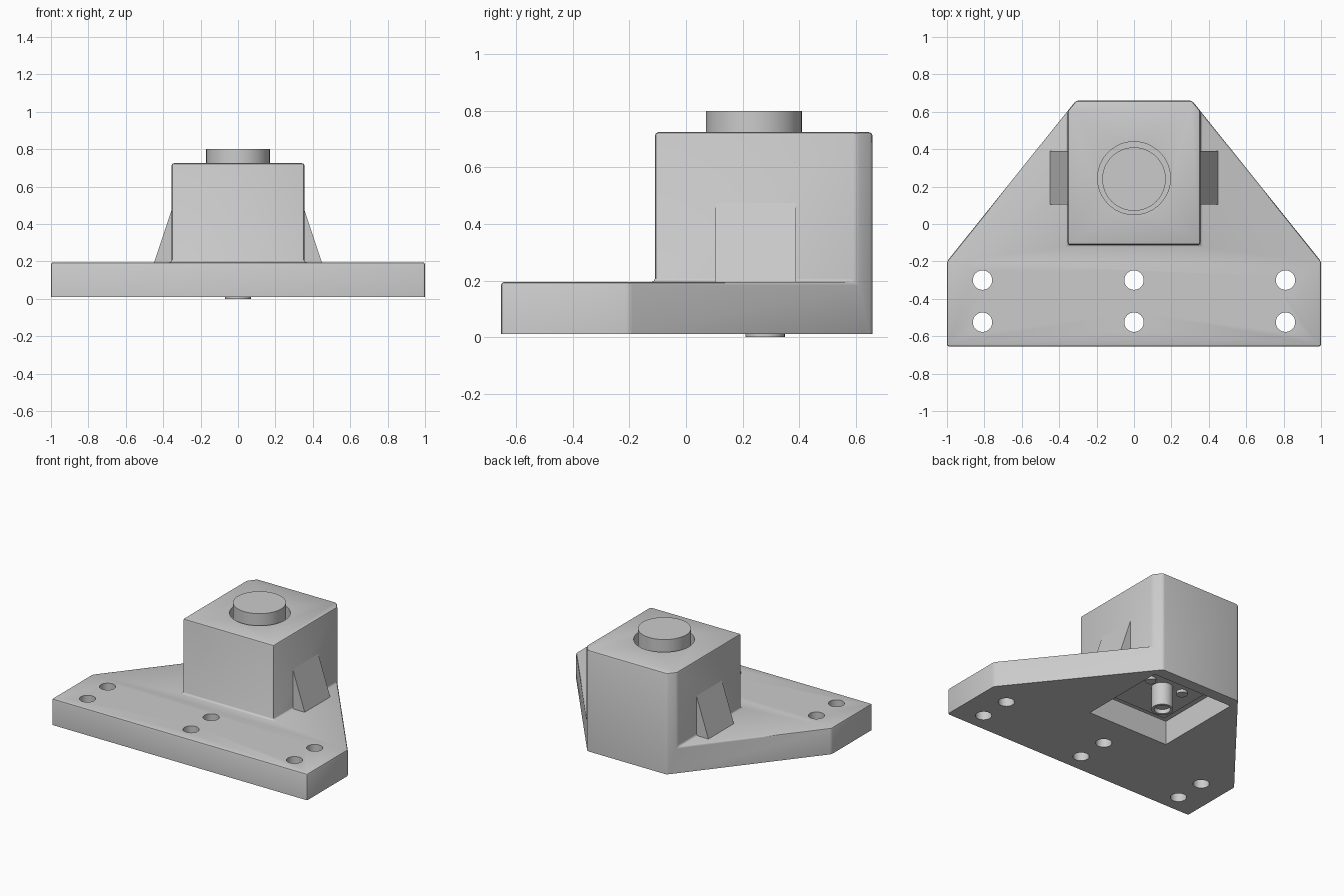
import bpy, bmesh, math
from mathutils import Matrix

old = bpy.data.objects.get("Cube")
if old:
    bpy.data.objects.remove(old, do_unlink=True)

# Single grey plastic
grey = bpy.data.materials.new("plain grey")
grey.use_nodes = True
grey.diffuse_color = (0.6, 0.6, 0.6, 1)
grey.node_tree.nodes["Principled BSDF"].inputs["Base Color"].default_value = (0.6, 0.6, 0.6, 1)


def finish(name, bm):
    bmesh.ops.recalc_face_normals(bm, faces=bm.faces)
    mesh = bpy.data.meshes.new(name)
    bm.to_mesh(mesh)
    bm.free()
    mesh.materials.append(grey)
    ob = bpy.data.objects.new(name, mesh)
    bpy.context.collection.objects.link(ob)
    return ob


def select(ob):
    bpy.ops.object.select_all(action='DESELECT')
    ob.select_set(True)
    bpy.context.view_layer.objects.active = ob


def smooth(ob):
    select(ob)
    bpy.ops.object.shade_smooth_by_angle(angle=math.radians(35))


def cylinder(name, x, y, r, z0, z1, sides=32):
    bm = bmesh.new()
    bmesh.ops.create_cone(bm, cap_ends=True, segments=sides, radius1=r, radius2=r,
                          depth=z1 - z0, matrix=Matrix.Translation((x, y, (z0 + z1) / 2)))
    return finish(name, bm)


def box(name, x0, x1, y0, y1, z0, z1):
    bm = bmesh.new()
    centre = Matrix.Translation(((x0 + x1) / 2, (y0 + y1) / 2, (z0 + z1) / 2))
    bmesh.ops.create_cube(bm, size=1, matrix=centre @ Matrix.Diagonal((x1 - x0, y1 - y0, z1 - z0, 1)))
    return finish(name, bm)


def cut(ob, cutter):
    cutter.hide_render = True
    mod = ob.modifiers.new("cut", 'BOOLEAN')
    mod.operation, mod.solver, mod.object = 'DIFFERENCE', 'EXACT', cutter
    select(ob)
    bpy.ops.object.modifier_apply(modifier=mod.name)
    bpy.data.objects.remove(cutter, do_unlink=True)


# Housing: mounting flange and box in one closed shell
LOW, MID, TOP = 0.01, 0.195, 0.725
FRONT, WING, BACK = (1, -0.655), (1, -0.2), (0.31, 0.66)
BOX_F, BOX_B = (0.355, -0.11), (0.355, 0.604)
bm = bmesh.new()
cache = {}


def vert(p, z, side=1):
    key = (p[0] * side, p[1], z)
    if key not in cache:
        cache[key] = bm.verts.new(key)
    return cache[key]


def across(points, z):
    """Face symmetric about the middle plane."""
    bm.faces.new([vert(p, z) for p in points] + [vert(p, z, -1) for p in reversed(points)])


across([FRONT, WING, BACK], LOW)
across([FRONT, WING, BOX_B, BOX_F], MID)
across([BOX_F, BOX_B, BACK], TOP)
for p, z0, z1 in ((FRONT, LOW, MID), (BOX_F, MID, TOP), (BACK, LOW, TOP)):
    bm.faces.new([vert(p, z0), vert(p, z1), vert(p, z1, -1), vert(p, z0, -1)])
for s in (1, -1):
    for loop in (
        [(FRONT, LOW), (WING, LOW), (WING, MID), (FRONT, MID)],
        [(BOX_F, MID), (BOX_B, MID), (BOX_B, TOP), (BOX_F, TOP)],
        [(WING, LOW), (BACK, LOW), (BACK, TOP), (BOX_B, TOP), (BOX_B, MID), (WING, MID)],
    ):
        bm.faces.new([vert(p, z, s) for p, z in loop])
bmesh.ops.recalc_face_normals(bm, faces=bm.faces)
rounded = [e for e in bm.edges if max(v.co.z for v in e.verts) > 0.1]
bmesh.ops.bevel(bm, geom=rounded, offset=0.012, segments=2, profile=0.5,
                affect='EDGES', clamp_overlap=True)
housing = finish("housing", bm)

# Bolt holes, underside pocket and button well
for x in (-0.81, 0, 0.81):
    for y in (-0.3, -0.525):
        cut(housing, cylinder("bolt_hole", x, y, 0.052, -0.1, 0.3))
cut(housing, box("pocket", -0.315, 0.315, -0.06, 0.58, -0.1, 0.18))
cut(housing, cylinder("button_well", 0, 0.245, 0.195, 0.5, 0.9, 48))
smooth(housing)

# Button
smooth(cylinder("button", 0, 0.24, 0.17, 0.48, 0.8, 48))

# Sloped side wedges
for s, name in ((1, "left_wedge"), (-1, "right_wedge")):
    bm = bmesh.new()
    ends = [[bm.verts.new((s * x, y, z)) for x, z in
             ((0.34, 0.19), (0.45, 0.19), (0.355, 0.475), (0.34, 0.475))] for y in (0.105, 0.39)]
    bm.faces.new(ends[0])
    bm.faces.new(ends[1])
    for i in range(4):
        j = (i + 1) % 4
        bm.faces.new((ends[0][i], ends[0][j], ends[1][j], ends[1][i]))
    finish(name, bm)

# Switch underside inside the pocket
box("switch_plate", -0.26, 0.26, -0.01, 0.53, 0.16, 0.2)
post = cylinder("switch_post", 0, 0.28, 0.07, 0.0, 0.18)
cut(post, cylinder("post_bore", 0, 0.28, 0.052, -0.1, 0.03))
smooth(post)
for s, name in ((1, "left_pin"), (-1, "right_pin")):
    smooth(cylinder(name, s * 0.13, 0.32, 0.035, 0.14, 0.18, 24))
